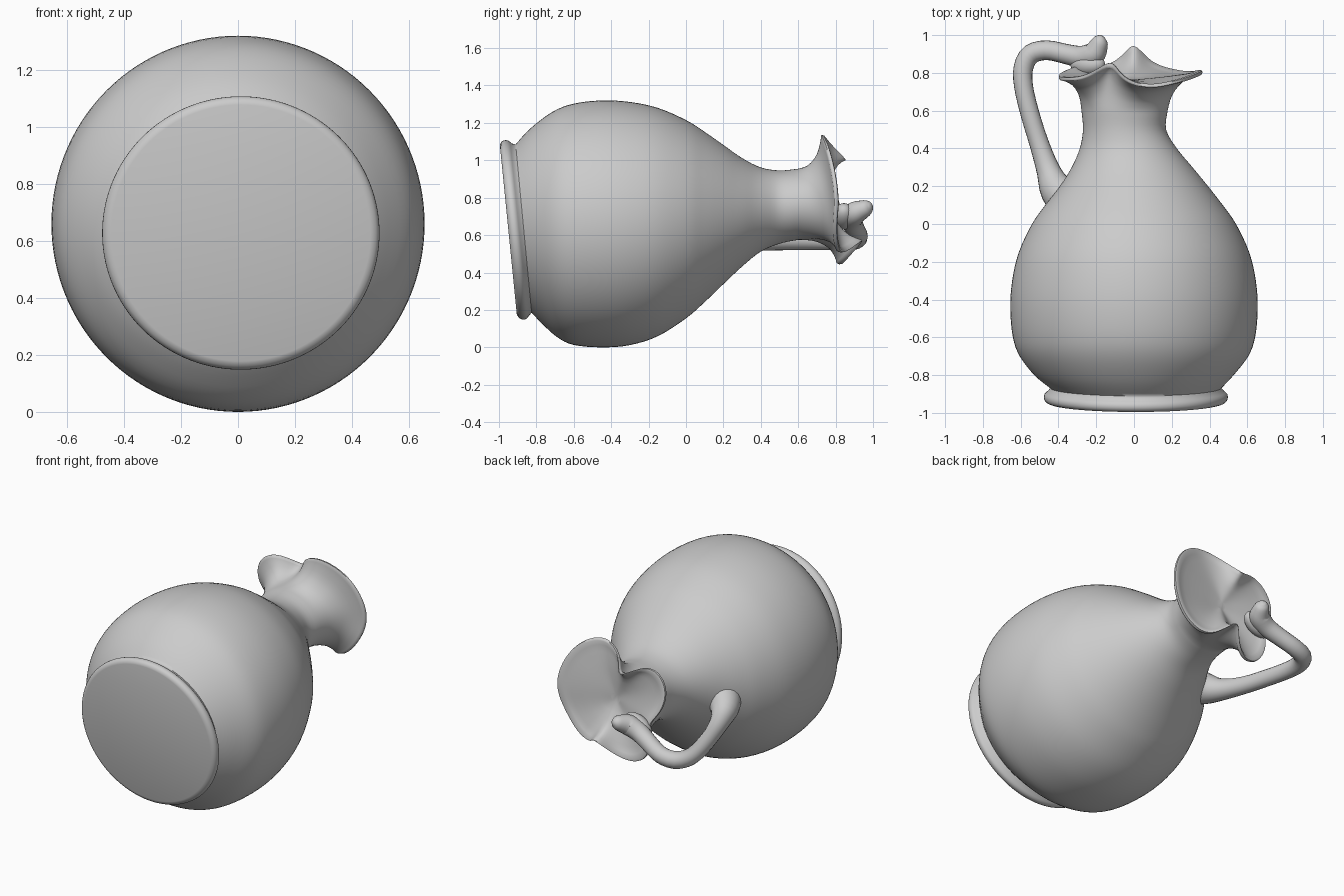
import bpy, bmesh, math
from mathutils import Vector

if "Cube" in bpy.data.objects:
    bpy.data.objects.remove(bpy.data.objects["Cube"])

N = 120
clay = bpy.data.materials.new("grey clay")
clay.diffuse_color = (0.6, 0.6, 0.6, 1)
clay.use_nodes = True
clay.node_tree.nodes["Principled BSDF"].inputs["Base Color"].default_value = clay.diffuse_color


def smooth(a, b, c, d, t):
    """Catmull-Rom blend between b and c."""
    return 0.5 * (2*b + (c-a)*t + (2*a-5*b+4*c-d)*t*t + (3*b-a-3*c+d)*t**3)


def resample(rows, steps):
    """Smoothly subdivide a list of value tuples."""
    out = []
    for i in range(len(rows) - 1):
        a, b, c, d = (rows[max(0, min(len(rows)-1, i+k))] for k in (-1, 0, 1, 2))
        for s in range(steps):
            out.append([smooth(*v, s/steps) for v in zip(a, b, c, d)])
    return out + [list(rows[-1])]


def relax(ring, passes):
    """Soften a closed ring of points."""
    for _ in range(passes):
        ring = [(ring[i-1] + 2*ring[i] + ring[(i+1) % len(ring)]) / 4 for i in range(len(ring))]
    return ring


def finish(ob):
    bpy.ops.object.select_all(action='DESELECT')
    ob.select_set(True)
    bpy.context.view_layer.objects.active = ob
    ob.data.materials.append(clay)
    bpy.ops.object.shade_smooth_by_angle(angle=math.radians(60))


def loft(name, rings):
    """Skin a stack of closed rings and cap both ends."""
    bm = bmesh.new()
    loops = [[bm.verts.new(p) for p in r] for r in rings]
    for a, b in zip(loops, loops[1:]):
        n = len(a)
        for i in range(n):
            bm.faces.new((a[i], a[(i+1) % n], b[(i+1) % n], b[i]))
    bm.faces.new(loops[0][::-1])
    bm.faces.new(loops[-1])
    bmesh.ops.recalc_face_normals(bm, faces=bm.faces)
    me = bpy.data.meshes.new(name)
    bm.to_mesh(me)
    bm.free()
    ob = bpy.data.objects.new(name, me)
    bpy.context.collection.objects.link(ob)
    finish(ob)


def ellipse(y, cx, cz, rx, rz, tilt):
    pts = []
    for i in range(N):
        a = 2*math.pi*i/N
        dz = rz*math.sin(a)
        pts.append(Vector((cx + rx*math.cos(a), y + tilt*dz, cz + dz)))
    return pts


# Tilted foot ring: y, centre x, centre z, radius x, radius z, tilt
foot = [(-.950, .01, .628, .455, .45, -.10), (-.943, .01, .628, .474, .467, -.10),
        (-.925, .01, .628, .486, .479, -.10), (-.902, .01, .628, .484, .477, -.10),
        (-.885, .01, .63, .466, .46, -.10), (-.868, .01, .635, .452, .45, -.095)]
# Belly, shoulder and neck
body = [(-.868, .01, .635, .452, .45, -.095), (-.80, 0, .648, .527, .523, -.06),
        (-.70, 0, .657, .605, .603, -.02), (-.60, 0, .658, .641, .645, 0),
        (-.45, 0, .66, .655, .66, 0), (-.30, 0, .662, .645, .65, 0),
        (-.15, 0, .67, .61, .61, 0), (0, 0, .685, .54, .53, 0),
        (.10, 0, .697, .47, .455, 0), (.20, 0, .71, .392, .372, 0),
        (.30, -.01, .722, .32, .29, 0), (.40, -.03, .737, .257, .225, 0),
        (.50, -.05, .75, .22, .196, 0), (.60, -.05, .765, .228, .19, 0)]
rings = [ellipse(*r) for r in resample(foot, 2)[:-1] + resample(body, 4)]

# Three-lobed lip outline (x, z, y), counter-clockwise seen from the front
C = (-.03, .79)
lip = [(.365, .79, .81), (.33, .95, .79), (.225, 1.085, .755), (.08, 1.14, .73), (-.05, 1.09, .77),
       (-.13, .985, .87), (-.22, 1.06, .79), (-.33, 1.045, .77), (-.40, .94, .775),
       (-.385, .82, .80), (-.31, .71, .83), (-.32, .58, .83), (-.28, .48, .82), (-.18, .435, .825),
       (-.09, .475, .86), (.0, .59, .96), (.08, .51, .86), (.18, .51, .82), (.3, .62, .80)]
polar = sorted((math.atan2(z-C[1], x-C[0]) % (2*math.pi), math.hypot(x-C[0], z-C[1]), y)
               for x, z, y in lip)


def lip_at(a):
    n = len(polar)
    i = max((k for k in range(n) if polar[k][0] <= a), default=-1)
    p = [polar[(i+k) % n] for k in (-1, 0, 1, 2)]
    span = (p[2][0] - p[1][0]) % (2*math.pi)
    t = ((a - p[1][0]) % (2*math.pi)) / span
    r, y = (smooth(*[q[k] for q in p], t) for k in (1, 2))
    return Vector((C[0] + r*math.cos(a), y, C[1] + r*math.sin(a)))


rim = relax([lip_at(2*math.pi*i/N) for i in range(N)], 8)
soft = relax(rim, 60)
neck = rings[-1]

# Flare from neck to lip
for f, g in resample([(0, 0), (.08, .28), (.22, .52), (.46, .75), (.78, .88), (.97, .92)], 2)[1:]:
    rings.append([Vector((a.x + (b.x-a.x)*f, a.y + (b.y-a.y)*g, a.z + (b.z-a.z)*f))
                  for a, b in zip(neck, rim)])
# Rounded lip edge, then the shallow dished mouth
rings.append([p - Vector((0, .008, 0)) for p in rim])
for s, w, lift in ((.995, 0, .004), (.965, .03, .008), (.9, .15, .002), (.8, .4, 0),
                   (.65, .7, 0), (.5, .9, 0), (.3, 1, 0), (.1, 1, 0)):
    ring = []
    for p, q in zip(rim, soft):
        m = p.lerp(q, w)
        y = m.y + (.765 - m.y) * max(0, (.97 - s) / .87) ** .8
        ring.append(Vector((C[0] + (m.x-C[0])*s, y + lift, C[1] + (m.z-C[1])*s)))
    rings.append(ring)
loft("jug_body", rings)

# Handle: x, y, z, radius
path = resample([(-.33, .11, .645, .125), (-.41, .185, .615, .092), (-.452, .28, .585, .064),
                 (-.50, .42, .57, .052), (-.55, .58, .57, .05), (-.585, .73, .57, .05),
                 (-.585, .83, .57, .052), (-.545, .90, .575, .053), (-.46, .92, .595, .052),
                 (-.36, .90, .64, .053), (-.28, .885, .68, .058), (-.215, .90, .715, .062),
                 (-.19, .94, .735, .052), (-.175, .975, .75, .038), (-.165, .992, .755, .014)], 3)
M = 20
pts = [Vector(p[:3]) for p in path]
tube = []
for i, p in enumerate(pts):
    t = (pts[min(i+1, len(pts)-1)] - pts[max(i-1, 0)]).normalized()
    u = t.cross(Vector((0, 0, 1))).normalized()
    v = u.cross(t)
    tube.append([p + path[i][3]*(u*math.cos(2*math.pi*k/M) + v*math.sin(2*math.pi*k/M))
                 for k in range(M)])
loft("handle", tube)

# Saddle where the handle meets the lip
bpy.ops.mesh.primitive_uv_sphere_add(segments=24, ring_count=14, radius=1,
                                     location=(-.245, .845, .70), rotation=(0, -.5, 0))
saddle = bpy.context.object
saddle.name = "handle_saddle"
saddle.scale = (.10, .06, .06)
finish(saddle)
